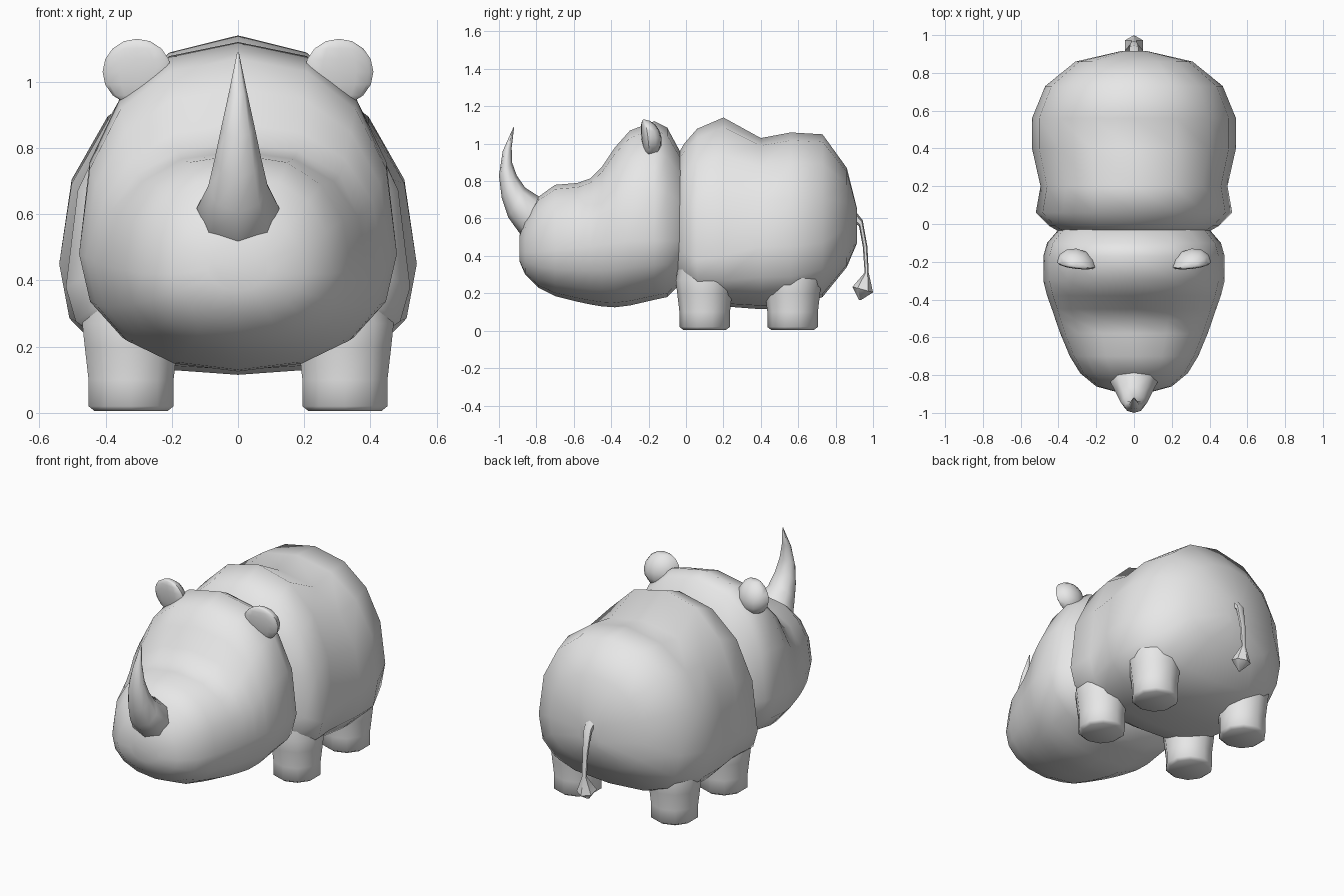
import bpy, bmesh, math
from mathutils import Vector

if "Cube" in bpy.data.objects:
    bpy.data.objects.remove(bpy.data.objects["Cube"])

grey = bpy.data.materials.new("grey_skin")
grey.diffuse_color = (0.8, 0.8, 0.8, 1)
grey.use_nodes = True
grey.node_tree.nodes["Principled BSDF"].inputs["Base Color"].default_value = grey.diffuse_color


def loft(name, rings, angle=60):
    """Skin a list of closed rings, capping both ends."""
    bm = bmesh.new()
    vr = [[bm.verts.new(p) for p in r] for r in rings]
    n = len(vr[0])
    for a, b in zip(vr, vr[1:]):
        for i in range(n):
            j = (i + 1) % n
            bm.faces.new((a[i], a[j], b[j], b[i]))
    bm.faces.new(vr[0])
    bm.faces.new(vr[-1])
    return finish(name, bm, angle)


def finish(name, bm, angle=60):
    bmesh.ops.recalc_face_normals(bm, faces=bm.faces)
    me = bpy.data.meshes.new(name)
    bm.to_mesh(me)
    bm.free()
    ob = bpy.data.objects.new(name, me)
    bpy.context.collection.objects.link(ob)
    me.materials.append(grey)
    bpy.ops.object.select_all(action='DESELECT')
    ob.select_set(True)
    bpy.context.view_layer.objects.active = ob
    bpy.ops.object.shade_smooth_by_angle(angle=math.radians(angle))
    return ob


def section(y, w, bottom, widest, top, low_n=2.2, high_n=2.2, n=16):
    """Rounded cross-section: separate curves above and below the widest height."""
    ring = []
    for k in range(n):
        a = 2 * math.pi * k / n
        c, s = math.cos(a), math.sin(a)
        e = 2 / (high_n if s >= 0 else low_n)
        x = math.copysign(abs(c) ** e, c) * w
        h = abs(s) ** e
        z = widest + h * ((top - widest) if s >= 0 else (bottom - widest))
        ring.append((x, y, z))
    return ring


# Body: y, half width, bottom, widest height, top
body = [
    (-0.05, 0.38, 0.27, 0.48, 0.93), (-0.01, 0.45, 0.22, 0.42, 1.00),
    (0.06, 0.52, 0.17, 0.38, 1.08), (0.20, 0.495, 0.13, 0.40, 1.14),
    (0.40, 0.54, 0.115, 0.45, 1.03), (0.56, 0.54, 0.12, 0.45, 1.06),
    (0.73, 0.47, 0.18, 0.47, 1.05), (0.86, 0.31, 0.34, 0.55, 0.87),
    (0.915, 0.07, 0.47, 0.56, 0.65)]
loft("body", [section(*s, low_n=2.7) for s in body])

# Head, from muzzle to neck
head = [
    (-0.89, 0.09, 0.37, 0.43, 0.51), (-0.86, 0.20, 0.30, 0.42, 0.60),
    (-0.79, 0.285, 0.23, 0.42, 0.715), (-0.70, 0.34, 0.185, 0.43, 0.78),
    (-0.58, 0.39, 0.155, 0.44, 0.79), (-0.51, 0.415, 0.14, 0.45, 0.815),
    (-0.45, 0.435, 0.13, 0.46, 0.875), (-0.38, 0.46, 0.125, 0.47, 0.98),
    (-0.30, 0.48, 0.135, 0.48, 1.07), (-0.17, 0.48, 0.165, 0.48, 1.12),
    (-0.10, 0.46, 0.18, 0.48, 1.085), (-0.03, 0.40, 0.25, 0.48, 0.955),
    (0.03, 0.33, 0.33, 0.50, 0.85)]
loft("head", [section(*s, high_n=2.3) for s in head])


def blade(outer, inner, w, n=8):
    """Oval ring spanning two points in the side plane, w is half width."""
    o, i = Vector((0, *outer)), Vector((0, *inner))
    mid, half = (o + i) / 2, (o - i) / 2
    return [mid + half * math.cos(a) + Vector((w * math.sin(a), 0, 0))
            for a in (2 * math.pi * k / n for k in range(n))]


# Horn curving up from the nose
horn = [
    ((-0.83, 0.47), (-0.74, 0.68), 0.10), ((-0.885, 0.515), (-0.79, 0.72), 0.125),
    ((-0.95, 0.605), (-0.86, 0.765), 0.09), ((-0.985, 0.71), (-0.905, 0.83), 0.07),
    ((-1.0, 0.83), (-0.93, 0.90), 0.05), ((-0.98, 0.96), (-0.932, 0.98), 0.027),
    ((-0.922, 1.09), (-0.919, 1.085), 0.003)]
loft("horn", [blade(*h) for h in horn])

# Tail with a pointed tuft
tail = [
    ((0.88, 0.59), (0.89, 0.66), 0.03), ((0.925, 0.56), (0.945, 0.59), 0.026),
    ((0.945, 0.45), (0.97, 0.45), 0.018), ((0.955, 0.31), (0.977, 0.31), 0.014),
    ((0.89, 0.235), (1.0, 0.205), 0.055), ((0.925, 0.165), (0.937, 0.165), 0.006)]
loft("tail", [blade(*t, n=6) for t in tail], 50)

for side, label in ((-1, "left"), (1, "right")):
    # Legs: stout tapering columns with a softened sole
    for part, y in (("front", 0.1), ("back", 0.57)):
        rings = []
        for z, r in ((0.005, 0.115), (0.02, 0.135), (0.10, 0.135),
                     (0.20, 0.147), (0.27, 0.155), (0.40, 0.13)):
            rings.append([(side * 0.323 + r * math.cos(a), y + r * math.sin(a), z)
                          for a in (math.pi * (2 * k + 1) / 10 for k in range(10))])
        loft(f"{part}_leg_{label}", rings)

    # Ears: round domes with a shallow hollow front
    bm = bmesh.new()
    bmesh.ops.create_uvsphere(bm, u_segments=12, v_segments=8, radius=1)
    for v in bm.verts:
        x, y, z = v.co
        depth = 0.085 * y if y > 0 else 0.02 * y
        v.co = (side * (0.305 + 0.104 * x), -0.215 + depth + 0.012 * x - 0.012 * z,
                1.03 + 0.10 * z)
    finish(f"ear_{label}", bm, 50)
